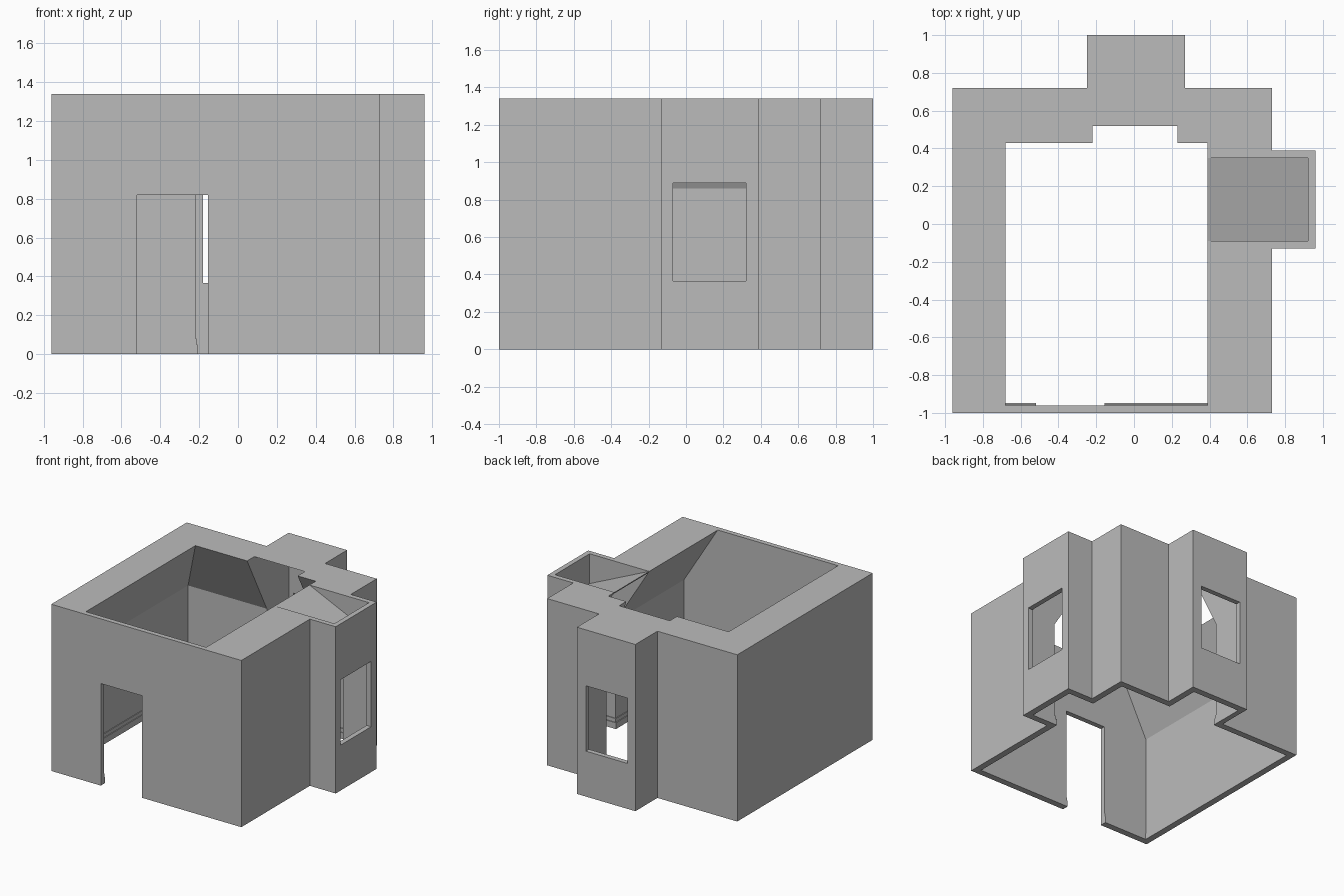
import bpy, bmesh
from mathutils import Vector

cube = bpy.data.objects.get("Cube")
if cube:
    bpy.data.objects.remove(cube, do_unlink=True)

plaster = bpy.data.materials.new("grey plaster")
plaster.use_nodes = True
grey = (0.5, 0.5, 0.5, 1)
plaster.diffuse_color = grey
plaster.node_tree.nodes["Principled BSDF"].inputs["Base Color"].default_value = grey

TOP = 1.34      # wall top
KNEE = 0.86     # height where the sloped ceilings start
HIGH, LOW = 1.5, -0.1   # cutter overshoot


def loft(name, rings):
    """Closed solid through matching rings of points."""
    bm = bmesh.new()
    loops = [[bm.verts.new(p) for p in ring] for ring in rings]
    for a, b in zip(loops, loops[1:]):
        for i in range(len(a)):
            j = (i + 1) % len(a)
            bm.faces.new((a[i], a[j], b[j], b[i]))
    bm.faces.new(loops[0])
    bm.faces.new(loops[-1])
    bmesh.ops.recalc_face_normals(bm, faces=bm.faces)
    mesh = bpy.data.meshes.new(name)
    bm.to_mesh(mesh)
    bm.free()
    mesh.materials.append(plaster)
    obj = bpy.data.objects.new(name, mesh)
    bpy.context.collection.objects.link(obj)
    return obj


def rect(x0, x1, y0, y1, z):
    return [(x0, y0, z), (x1, y0, z), (x1, y1, z), (x0, y1, z)]


def box(name, x0, x1, y0, y1, z0, z1):
    return loft(name, [rect(x0, x1, y0, y1, z0), rect(x0, x1, y0, y1, z1)])


def cut(target, cutter):
    cutter.hide_render = True
    mod = target.modifiers.new(cutter.name, "BOOLEAN")
    mod.operation = "DIFFERENCE"
    mod.solver = "EXACT"
    mod.object = cutter
    bpy.context.view_layer.objects.active = target
    bpy.ops.object.modifier_apply(modifier=mod.name)
    bpy.data.objects.remove(cutter, do_unlink=True)


# Outer block with a side bay and a rear bay
plan = [(-0.96, -1), (0.73, -1), (0.73, -0.13), (0.96, -0.13), (0.96, 0.39),
        (0.73, 0.39), (0.73, 0.72), (0.27, 0.72), (0.27, 1), (-0.25, 1),
        (-0.25, 0.72), (-0.96, 0.72)]
walls = loft("room_walls", [[(x, y, z) for x, y in plan] for z in (0, TOP)])

# Room hollow: straight knee walls, then ceilings sloping in on three sides
floor_plan = (-0.92, 0.69, -0.96, 0.68)
opening = (-0.68, 0.39, -0.96, 0.43)
cut(walls, loft("room_hollow", [rect(*floor_plan, LOW), rect(*floor_plan, KNEE),
                                rect(*opening, TOP), rect(*opening, HIGH)]))

# Side bay, open above its sloping ceiling
cut(walls, box("side_bay_hollow", 0.39, 0.92, -0.09, 0.35, LOW, HIGH))

# Rear bay with a sloping ceiling under the solid top
profile = [(0.3, LOW), (0.96, LOW), (0.96, 1.1), (0.52, TOP), (0.52, HIGH), (0.3, HIGH)]
cut(walls, loft("rear_bay_hollow", [[(x, y, z) for y, z in profile] for x in (-0.22, 0.23)]))

# Doorway and the two windows
cut(walls, box("doorway", -0.52, -0.155, -1.1, -0.9, LOW, 0.82))
cut(walls, box("side_window", 0.85, 1.1, -0.07, 0.32, 0.365, 0.89))
cut(walls, box("rear_window", -0.18, 0.19, 0.9, 1.1, 0.365, 0.89))

# Thin sloping ceiling panel of the side bay
panel = [(0.39, TOP), (0.92, 1.1), (0.92, 1.092), (0.39, TOP - 0.008)]
loft("side_bay_ceiling", [[(x, y, z) for x, z in panel] for y in (-0.09, 0.35)])

# Stepped skirting board around the room, broken at the doorway
path = [Vector(p) for p in (
    (-0.155, -0.96), (0.69, -0.96), (0.69, -0.09), (0.92, -0.09), (0.92, 0.35),
    (0.69, 0.35), (0.69, 0.68), (0.23, 0.68), (0.23, 0.96), (-0.22, 0.96),
    (-0.22, 0.68), (-0.92, 0.68), (-0.92, -0.96), (-0.52, -0.96))]
for label, depth, z0, z1 in (("lower", 0.012, 0, 0.05), ("upper", 0.006, 0.05, 0.08)):
    for i, (p, q) in enumerate(zip(path, path[1:])):
        d = (q - p).normalized()
        inward = Vector((-d.y, d.x)) * depth
        a = p - d * depth * (i > 0)
        b = q + d * depth * (i < len(path) - 2) + inward
        box(f"skirting_{label}_{i + 1}", min(a.x, b.x), max(a.x, b.x),
            min(a.y, b.y), max(a.y, b.y), z0, z1)
